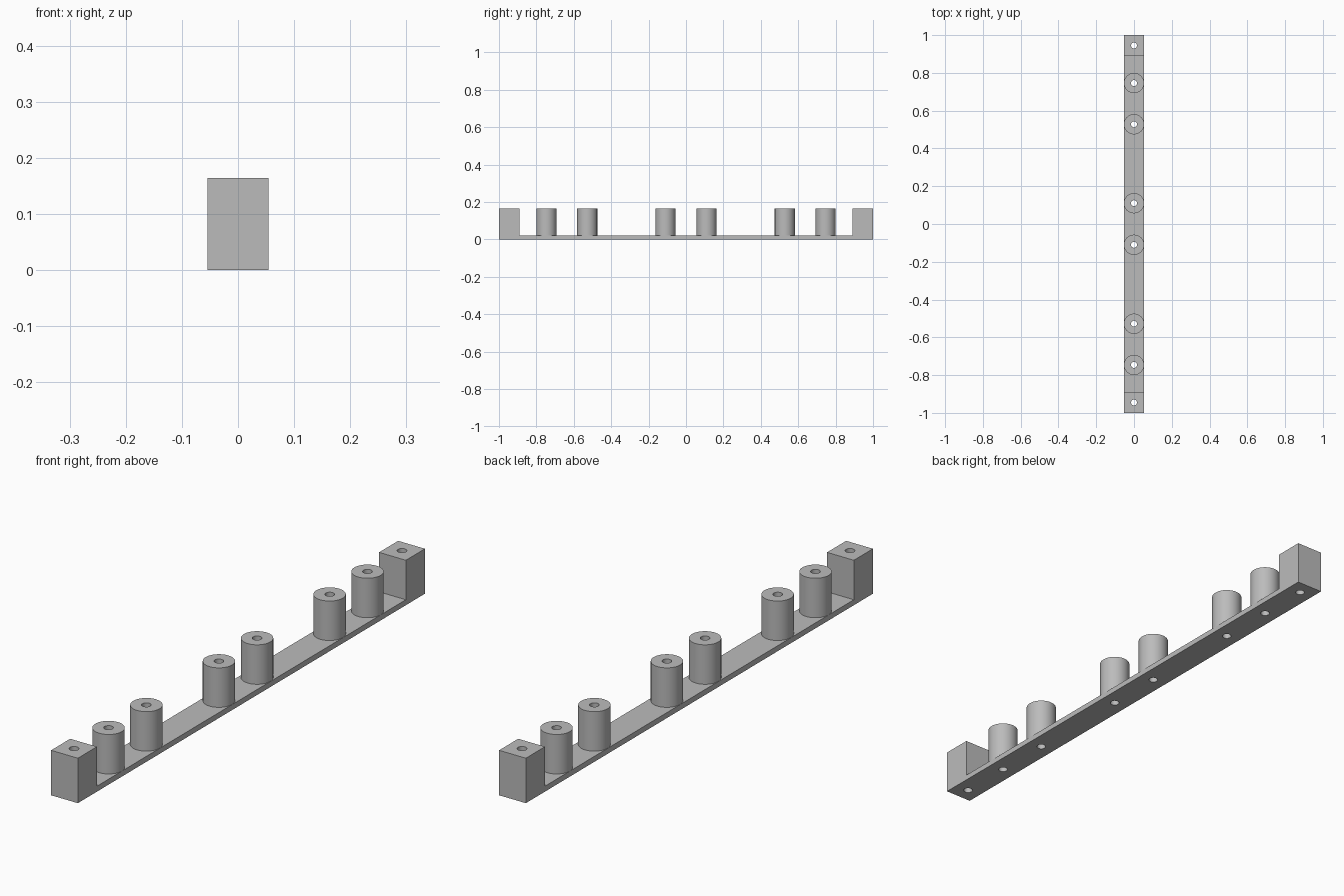
import bpy
import bmesh
import math
from mathutils import Matrix

cube = bpy.data.objects.get("Cube")
if cube:
    bpy.data.objects.remove(cube, do_unlink=True)

HALF_W, HEIGHT, PLATE = 0.054, 0.164, 0.02
BLOCK_IN = 0.89
POST_R, HOLE_R = 0.0535, 0.016
POSTS = [s * y for y in (0.11, 0.528, 0.746) for s in (-1, 1)]
HOLES = POSTS + [-0.945, 0.945]

grey = bpy.data.materials.new("plain grey")
grey.use_nodes = True
colour = (0.5, 0.5, 0.5, 1)
grey.diffuse_color = colour
grey.node_tree.nodes["Principled BSDF"].inputs["Base Color"].default_value = colour


def add_object(name, bm):
    bmesh.ops.recalc_face_normals(bm, faces=bm.faces[:])
    mesh = bpy.data.meshes.new(name)
    bm.to_mesh(mesh)
    bm.free()
    mesh.materials.append(grey)
    obj = bpy.data.objects.new(name, mesh)
    bpy.context.collection.objects.link(obj)
    return obj


def cylinders(name, places, radius, bottom, top, sides):
    bm = bmesh.new()
    for y in places:
        bmesh.ops.create_cone(
            bm, cap_ends=True, segments=sides, radius1=radius, radius2=radius,
            depth=top - bottom, matrix=Matrix.Translation((0, y, (bottom + top) / 2)))
    return add_object(name, bm)


# Base plate with a raised block at each end, extruded from its side profile
bm = bmesh.new()
profile = [(-1, 0), (1, 0), (1, HEIGHT), (BLOCK_IN, HEIGHT), (BLOCK_IN, PLATE),
           (-BLOCK_IN, PLATE), (-BLOCK_IN, HEIGHT), (-1, HEIGHT)]
side = bm.faces.new([bm.verts.new((-HALF_W, y, z)) for y, z in profile])
swept = bmesh.ops.extrude_face_region(bm, geom=[side])["geom"]
bmesh.ops.translate(bm, vec=(2 * HALF_W, 0, 0),
                    verts=[v for v in swept if isinstance(v, bmesh.types.BMVert)])
rail = add_object("mounting_rail", bm)

# Round standoff posts, and drills for the through holes
posts = cylinders("standoff_posts", POSTS, POST_R, PLATE / 2, HEIGHT, 64)
drills = cylinders("hole_drills", HOLES, HOLE_R, -0.05, HEIGHT + 0.05, 32)

# Join the posts to the rail and drill every hole
for tool, operation in ((posts, "UNION"), (drills, "DIFFERENCE")):
    mod = rail.modifiers.new(tool.name, "BOOLEAN")
    mod.operation = operation
    mod.solver = "EXACT"
    mod.object = tool
bpy.context.view_layer.objects.active = rail
for mod in list(rail.modifiers):
    bpy.ops.object.modifier_apply(modifier=mod.name)
for tool in (posts, drills):
    bpy.data.objects.remove(tool, do_unlink=True)

# Smooth round walls, crisp edges
bpy.ops.object.select_all(action="DESELECT")
rail.select_set(True)
bpy.ops.object.shade_smooth_by_angle(angle=math.radians(30))
